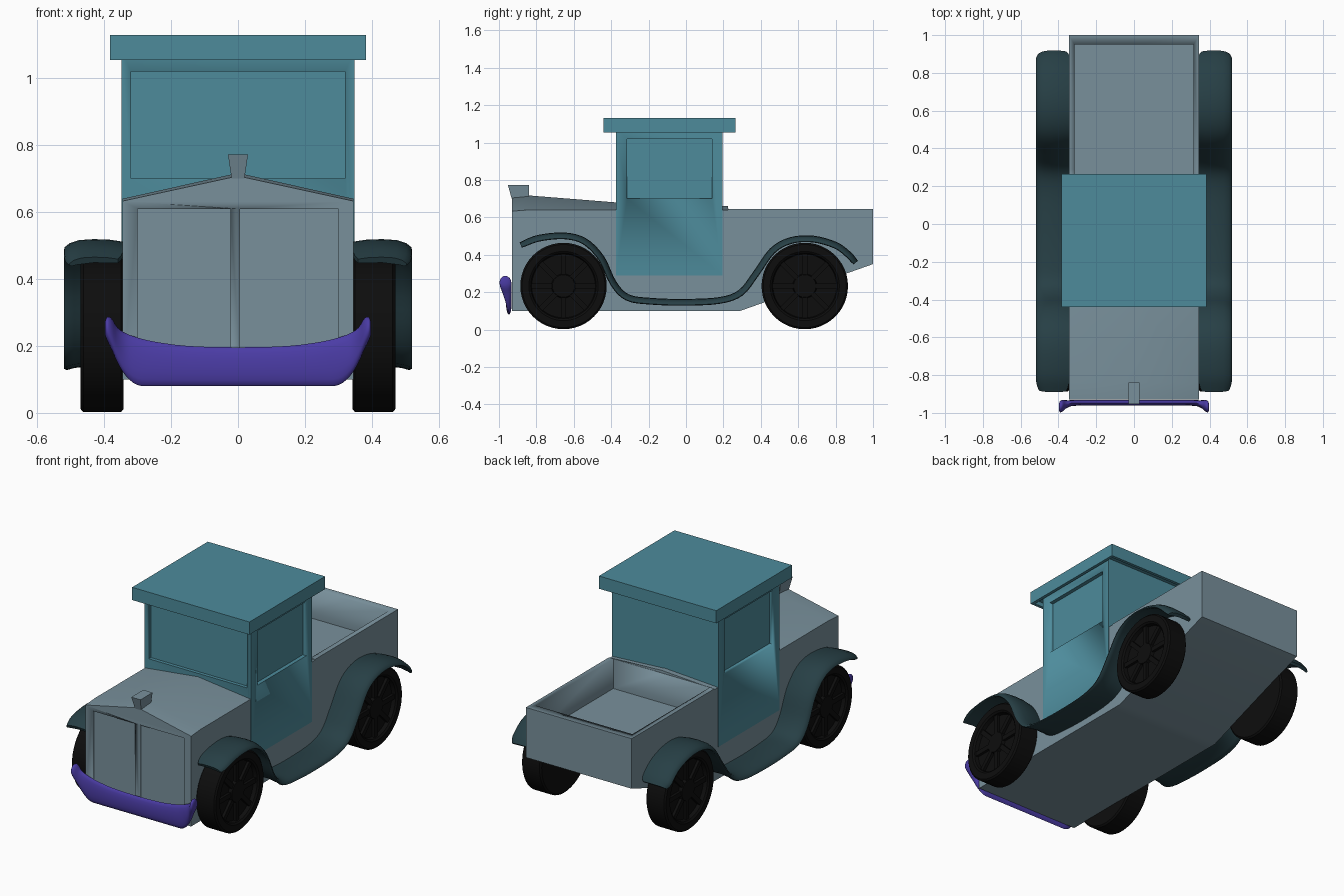
import bpy, bmesh
from math import sin, cos, pi
from mathutils import Vector

if "Cube" in bpy.data.objects:
    bpy.data.objects.remove(bpy.data.objects["Cube"])


def material(name, rgb):
    m = bpy.data.materials.new(name)
    m.diffuse_color = (*rgb, 1)
    m.use_nodes = True
    m.node_tree.nodes["Principled BSDF"].inputs["Base Color"].default_value = m.diffuse_color
    return m


GREY = material("blue_grey", (0.19, 0.28, 0.33))
TEAL = material("teal", (0.075, 0.26, 0.33))
DARK = material("dark_teal", (0.02, 0.05, 0.06))
PURPLE = material("purple", (0.07, 0.045, 0.38))
BLACK = material("black", (0.004, 0.004, 0.004))


def loft(name, rings, mat, angle=0.6):
    """Skin closed rings of equal length and cap both ends."""
    bm = bmesh.new()
    vs = [[bm.verts.new(p) for p in r] for r in rings]
    n = len(rings[0])
    for a, b in zip(vs, vs[1:]):
        for i in range(n):
            j = (i + 1) % n
            bm.faces.new((a[i], a[j], b[j], b[i]))
    bm.faces.new(vs[0])
    bm.faces.new(vs[-1])
    bmesh.ops.recalc_face_normals(bm, faces=bm.faces)
    me = bpy.data.meshes.new(name)
    bm.to_mesh(me)
    bm.free()
    ob = bpy.data.objects.new(name, me)
    bpy.context.collection.objects.link(ob)
    me.materials.append(mat)
    select(ob)
    bpy.ops.object.shade_smooth_by_angle(angle=angle)
    return ob


def select(ob):
    bpy.ops.object.select_all(action='DESELECT')
    ob.select_set(True)
    bpy.context.view_layer.objects.active = ob


def box(name, x, y, z, mat):
    rings = [[(x[0], y[0], h), (x[1], y[0], h), (x[1], y[1], h), (x[0], y[1], h)] for h in z]
    return loft(name, rings, mat)


def cut(ob, x, y, z):
    """Carve a box-shaped recess."""
    c = box("cutter", x, y, z, ob.data.materials[0])
    c.hide_render = True
    m = ob.modifiers.new("recess", 'BOOLEAN')
    m.operation, m.solver, m.object = 'DIFFERENCE', 'EXACT', c
    select(ob)
    ob.modifiers.move(len(ob.modifiers) - 1, 0)
    bpy.ops.object.modifier_apply(modifier=m.name)
    bpy.data.objects.remove(c)


def spline(pts, steps):
    """Catmull-Rom through the points."""
    pts = [Vector(p) for p in pts]
    p = [2 * pts[0] - pts[1]] + pts + [2 * pts[-1] - pts[-2]]
    out = []
    for i in range(1, len(p) - 2):
        for k in range(steps):
            t = k / steps
            a, b, c, d = p[i - 1:i + 3]
            out.append(0.5 * (2 * b + (c - a) * t + (2 * a - 5 * b + 4 * c - d) * t * t
                              + (3 * b - a - 3 * c + d) * t ** 3))
    return out + [pts[-1]]


# Body: peaked hood in front, flat bed behind (y, bottom, edge, peak)
W = 0.345
stations = [(-0.93, 0.10, 0.633, 0.708), (-0.84, 0.10, 0.64, 0.717), (-0.375, 0.10, 0.64, 0.68),
            (0.225, 0.10, 0.64, 0.66), (0.226, 0.10, 0.645, 0.645), (0.29, 0.10, 0.645, 0.645),
            (1.0, 0.35, 0.645, 0.645)]
body = loft("body", [[(-W, y, b), (W, y, b), (W, y, e), (0, y, p), (-W, y, e)]
                     for y, b, e, p in stations], GREY)
cut(body, (-0.315, 0.315), (0.228, 0.95), (0.47, 0.9))
for x in ((-0.30, -0.022), (0.006, 0.30)):
    cut(body, x, (-1.1, -0.912), (0.14, 0.61))

# Radiator cap
loft("radiator_cap", [[(-w, y0, z), (w, y0, z), (w, -0.84, z), (-w, -0.84, z)]
                      for w, y0, z in ((0.019, -0.932, 0.70), (0.03, -0.952, 0.772))], GREY)

# Cab with recessed windows
C = 0.348
cab = box("cab", (-C, C), (-0.375, 0.195), (0.29, 1.08), TEAL)
cut(cab, (-0.32, 0.32), (-0.5, -0.355), (0.70, 1.02))
for s in (1, -1):
    cut(cab, sorted((s * 0.325, s * 0.5)), (-0.315, 0.14), (0.70, 1.02))

# Roof, hollow beneath its rim
roof = box("roof", (-0.383, 0.383), (-0.44, 0.265), (1.055, 1.13), TEAL)
cut(roof, (-0.365, 0.365), (-0.422, 0.247), (1.0, 1.08))

# Front bumper with upturned, forward-curling ends (x, y centre, y radius, low, high)
half = [(0.0, -0.947, 0.015, 0.08, 0.196), (0.15, -0.947, 0.015, 0.08, 0.2),
        (0.25, -0.947, 0.015, 0.08, 0.213), (0.30, -0.947, 0.015, 0.083, 0.225),
        (0.335, -0.949, 0.016, 0.11, 0.238), (0.36, -0.955, 0.022, 0.15, 0.255),
        (0.378, -0.962, 0.03, 0.19, 0.283), (0.392, -0.967, 0.03, 0.218, 0.286),
        (0.398, -0.97, 0.015, 0.235, 0.27)]
full = [(-h[0], *h[1:]) for h in half[:0:-1]] + half
rings = []
for x, y, r, lo, hi in spline(full, 3):
    rings.append([(x, y + r * cos(a), (lo + hi) / 2 + (hi - lo) / 2 * sin(a))
                  for a in (2 * pi * k / 16 for k in range(16))])
loft("front_bumper", rings, PURPLE, 1.0)

# Fenders joined by running boards: arched section swept along a wave
path = spline([(-0.885, 0.455), (-0.79, 0.492), (-0.65, 0.505), (-0.54, 0.475), (-0.45, 0.385),
               (-0.385, 0.25), (-0.31, 0.175), (-0.18, 0.155), (0.0, 0.15), (0.18, 0.16),
               (0.29, 0.20), (0.37, 0.30), (0.46, 0.425), (0.56, 0.48), (0.68, 0.488),
               (0.80, 0.455), (0.87, 0.405), (0.91, 0.36)], 4)
section = [(0.343, 0.006), (0.38, 0.012), (0.43, 0.014), (0.475, 0.011), (0.503, 0.002),
           (0.518, -0.01), (0.52, -0.018), (0.512, -0.022), (0.49, -0.016), (0.43, -0.008), (0.343, -0.01)]
tips = {0: 0.82, 1: 0.93, 2: 0.98}
for s, side in ((1, "right"), (-1, "left")):
    rings = []
    for i, p in enumerate(path):
        t = (path[min(i + 1, len(path) - 1)] - path[max(i - 1, 0)]).normalized()
        k = tips.get(min(i, len(path) - 1 - i), 1)
        rings.append([(s * (0.432 + (x - 0.432) * k), p.x - t.y * n * k, p.y + t.x * n * k)
                      for x, n in section])
    loft(side + "_fender", rings, DARK, 1.0)

# Wheels: lathed tyre with recessed face, hub and eight spokes
tyre = [(0.342, 0.01), (0.342, 0.222), (0.350, 0.231), (0.462, 0.231), (0.47, 0.222),
        (0.47, 0.185), (0.462, 0.175), (0.44, 0.170), (0.44, 0.065), (0.46, 0.06), (0.46, 0.01)]
N = 48
for s, side in ((1, "right"), (-1, "left")):
    for y0, end in ((-0.655, "front"), (0.635, "rear")):
        name = f"{end}_{side}_"
        loft(name + "wheel", [[(s * x, y0 + r * cos(2 * pi * k / N), 0.233 + r * sin(2 * pi * k / N))
                               for k in range(N)] for x, r in tyre], BLACK)
        for k in range(8):
            a = k * pi / 4
            rings = []
            for x in (0.435, 0.456):
                rings.append([(s * x, y0 + r * cos(a) - w * sin(a), 0.233 + r * sin(a) + w * cos(a))
                              for r, w in ((0.05, -0.014), (0.172, -0.014), (0.172, 0.014), (0.05, 0.014))])
            loft(f"{name}spoke_{k + 1}", rings, BLACK)
